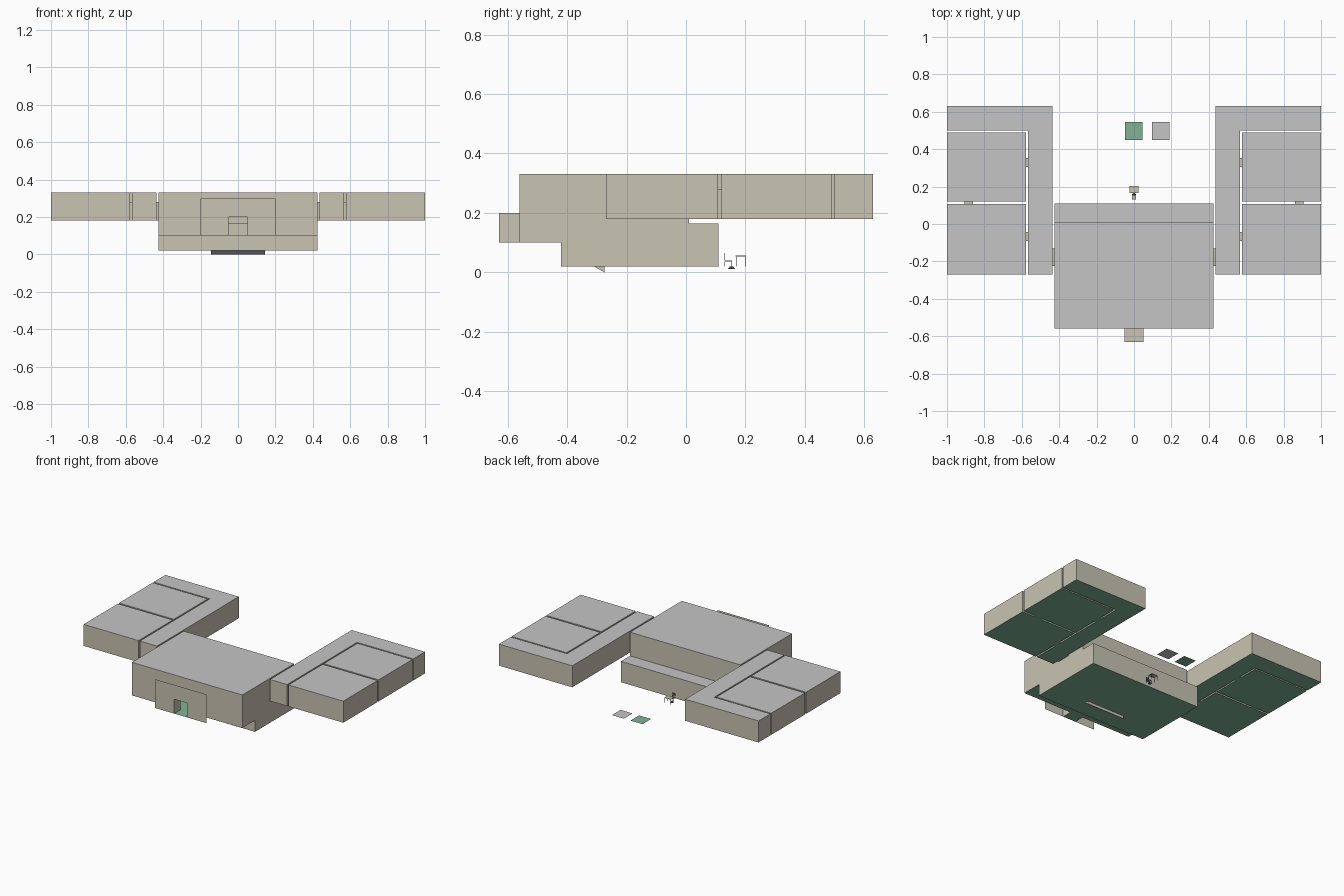
import bpy, bmesh

if "Cube" in bpy.data.objects:
    bpy.data.objects.remove(bpy.data.objects["Cube"])


def material(name, rgb):
    m = bpy.data.materials.new(name)
    m.diffuse_color = (*rgb, 1)
    m.use_nodes = True
    m.node_tree.nodes["Principled BSDF"].inputs["Base Color"].default_value = m.diffuse_color
    return m


WALL, ROOF, FLOOR, DARK = 0, 1, 2, 3
MATS = [material("beige wall", (0.58, 0.55, 0.45)),
        material("grey ceiling", (0.56, 0.56, 0.56)),
        material("green floor", (0.22, 0.45, 0.30)),
        material("dark metal", (0.08, 0.08, 0.08))]


def finish(bm, name, mirror=False):
    me = bpy.data.meshes.new(name)
    bm.to_mesh(me)
    bm.free()
    for m in MATS:
        me.materials.append(m)
    ob = bpy.data.objects.new(name, me)
    bpy.context.collection.objects.link(ob)
    if mirror:
        mod = ob.modifiers.new("mirror", 'MIRROR')
        mod.use_mirror_merge = False
    return ob


def sheet(bm, axis, at, rect, mat, facing, holes=()):
    """Flat sheet across an axis, with rectangular openings (u0, u1, v0, v1)."""
    us = sorted({u for r in (rect, *holes) for u in r[:2]})
    vs = sorted({v for r in (rect, *holes) for v in r[2:]})
    for a, b in zip(us, us[1:]):
        for c, d in zip(vs, vs[1:]):
            u, v = (a + b) / 2, (c + d) / 2
            if any(h[0] < u < h[1] and h[2] < v < h[3] for h in holes):
                continue
            pts = [(a, c), (b, c), (b, d), (a, d)]
            if (facing < 0) != (axis == 1):
                pts.reverse()
            co = []
            for p in pts:
                p = list(p)
                p.insert(axis, at)
                co.append(bm.verts.new(p))
            bm.faces.new(co).material_index = mat


def room(bm, x, y, z, skip="", roof=ROOF, doors=None):
    """Open shell: letters in skip leave out sides, doors holds openings per side."""
    doors = doors or {}
    sides = {"w": (0, x[0], (*y, *z), WALL, -1), "e": (0, x[1], (*y, *z), WALL, 1),
             "s": (1, y[0], (*x, *z), WALL, -1), "n": (1, y[1], (*x, *z), WALL, 1),
             "b": (2, z[0], (*x, *y), FLOOR, -1), "t": (2, z[1], (*x, *y), roof, 1)}
    for k, s in sides.items():
        if k not in skip:
            sheet(bm, *s, doors.get(k, ()))


def box(bm, x, y, z, mat):
    n = len(bm.faces)
    room(bm, x, y, z)
    bm.faces.ensure_lookup_table()
    for f in bm.faces[n:]:
        f.material_index = mat


# main hall with front overhang, rear step and door openings
bm = bmesh.new()
W = 0.425
front_door = (-0.05, 0.05, 0.1, 0.2)
side_door = (-0.225, -0.13, 0.18, 0.28)
notches = [(-0.56, -0.42, 0.02, 0.1), (0.01, 0.11, 0.165, 0.33), side_door]
for s in (-1, 1):
    sheet(bm, 0, s * W, (-0.56, 0.11, 0.02, 0.33), WALL, s, notches)
sheet(bm, 1, -0.56, (-W, W, 0.1, 0.33), WALL, -1, [front_door])
sheet(bm, 1, -0.42, (-W, W, 0.02, 0.1), WALL, -1)
sheet(bm, 1, 0.01, (-W, W, 0.165, 0.33), WALL, 1)
sheet(bm, 1, 0.11, (-W, W, 0.02, 0.165), WALL, 1)
sheet(bm, 2, 0.33, (-W, W, -0.56, 0.01), ROOF, 1)
sheet(bm, 2, 0.165, (-W, W, 0.01, 0.11), ROOF, 1)
sheet(bm, 2, 0.1, (-W, W, -0.56, -0.42), FLOOR, -1)
sheet(bm, 2, 0.02, (-W, W, -0.42, 0.11), FLOOR, -1, [(-0.145, 0.145, -0.31, -0.275)])
finish(bm, "main_hall")

# sloped slot under the hall floor
bm = bmesh.new()
sheet(bm, 1, -0.275, (-0.145, 0.145, 0.0, 0.02), WALL, 1)
prof = [(-0.31, 0.02), (-0.275, 0.0), (-0.275, 0.02)]
l, r = ([bm.verts.new((x, *p)) for p in prof] for x in (-0.145, 0.145))
bm.faces.new((l[0], l[1], r[1], r[0])).material_index = ROOF
bm.faces.new(l[::-1])
bm.faces.new(r)
bm.normal_update()
finish(bm, "floor_slot")

# entrance passage and front panel
bm = bmesh.new()
room(bm, (-0.05, 0.05), (-0.63, -0.56), (0.1, 0.2), "sn", WALL)
finish(bm, "entrance_passage")
bm = bmesh.new()
sheet(bm, 1, -0.63, (-0.2, 0.2, 0.1, 0.3), WALL, -1, [front_door])
finish(bm, "entrance_panel")

# L-shaped corridor of each wing
Z, DZ = (0.18, 0.33), (0.18, 0.28)
X0, X1, R0 = 0.435, 0.567, 0.577
door_a, door_b = (-0.09, -0.042), (0.305, 0.353)
bm = bmesh.new()
corner = (X1, 1.0, -0.27, 0.5)
sheet(bm, 2, Z[0], (X0, 1, -0.27, 0.63), FLOOR, -1, [corner])
sheet(bm, 2, Z[1], (X0, 1, -0.27, 0.63), ROOF, 1, [corner])
sheet(bm, 0, X0, (-0.27, 0.63, *Z), WALL, -1, [side_door])
sheet(bm, 0, X1, (-0.27, 0.5, *Z), WALL, 1, [(*door_a, *DZ), (*door_b, *DZ)])
sheet(bm, 0, 1, (0.5, 0.63, *Z), WALL, 1)
sheet(bm, 1, 0.63, (X0, 1, *Z), WALL, 1)
sheet(bm, 1, 0.5, (X1, 1, *Z), WALL, -1)
sheet(bm, 1, -0.27, (X0, X1, *Z), WALL, -1)
finish(bm, "wing_corridor", True)

# two rooms in each wing
mid = (0.86, 0.905, *DZ)
for name, y, door, side in (("front_room", (-0.27, 0.107), door_a, "n"),
                            ("back_room", (0.119, 0.49), door_b, "s")):
    bm = bmesh.new()
    room(bm, (R0, 1.0), y, Z, doors={"w": [(*door, *DZ)], side: [mid]})
    finish(bm, name, True)

# short doorways joining hall, corridors and rooms
for name, x, y, skip in (("hall_doorway", (W, X0), side_door[:2], "we"),
                         ("front_room_doorway", (X1, R0), door_a, "we"),
                         ("back_room_doorway", (X1, R0), door_b, "we"),
                         ("middle_doorway", mid[:2], (0.107, 0.119), "sn")):
    bm = bmesh.new()
    room(bm, x, y, DZ, skip, WALL)
    finish(bm, name, True)

# loose floor and ceiling tiles behind the hall
for name, x, mat in (("green_tile", -0.047, FLOOR), ("grey_tile", 0.096, ROOF)):
    bm = bmesh.new()
    sheet(bm, 2, 0.02, (x, x + 0.093, 0.45, 0.545), mat, 1)
    finish(bm, name)


def legs(bm, x, y, z, t):
    for lx in (-x, x - t):
        for ly in (y[0], y[1] - t):
            box(bm, (lx, lx + t), (ly, ly + t), z, DARK)


# small table
bm = bmesh.new()
box(bm, (-0.024, 0.024), (0.167, 0.202), (0.053, 0.056), WALL)
legs(bm, 0.023, (0.168, 0.201), (0.02, 0.053), 0.002)
finish(bm, "table")

# small chair
bm = bmesh.new()
box(bm, (-0.012, 0.012), (0.131, 0.155), (0.036, 0.039), WALL)
box(bm, (-0.012, 0.012), (0.13, 0.132), (0.05, 0.065), DARK)
legs(bm, 0.012, (0.13, 0.155), (0.02, 0.036), 0.002)
for x in (-0.012, 0.01):
    box(bm, (x, x + 0.002), (0.13, 0.132), (0.039, 0.05), DARK)
finish(bm, "chair")

# low lamp beside the chair
bm = bmesh.new()
bmesh.ops.create_cone(bm, cap_ends=True, segments=8, radius1=0.012, radius2=0.005, depth=0.009)
bmesh.ops.translate(bm, vec=(0, 0.153, 0.0155), verts=bm.verts)
for f in bm.faces:
    f.material_index = DARK
finish(bm, "lamp")
